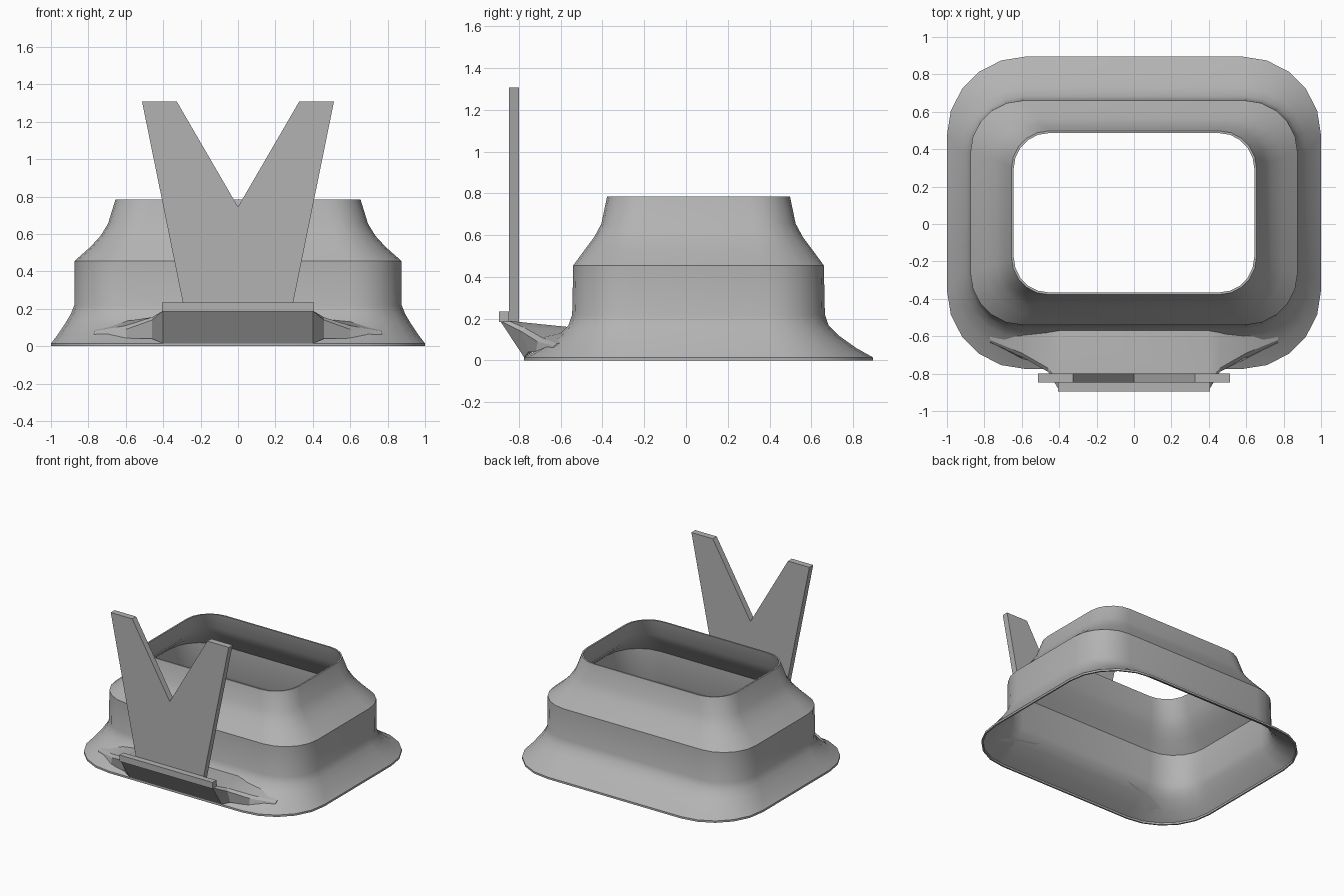
import bpy, bmesh, math

cube = bpy.data.objects.get("Cube")
if cube:
    bpy.data.objects.remove(cube, do_unlink=True)

grey = bpy.data.materials.new("mid_grey")
grey.use_nodes = True
colour = (0.45, 0.45, 0.45, 1)
grey.diffuse_color = colour
grey.node_tree.nodes["Principled BSDF"].inputs["Base Color"].default_value = colour


def finish(name, bm, angle=30):
    bmesh.ops.recalc_face_normals(bm, faces=bm.faces)
    mesh = bpy.data.meshes.new(name)
    bm.to_mesh(mesh)
    bm.free()
    obj = bpy.data.objects.new(name, mesh)
    bpy.context.collection.objects.link(obj)
    mesh.materials.append(grey)
    bpy.ops.object.select_all(action='DESELECT')
    obj.select_set(True)
    bpy.context.view_layer.objects.active = obj
    bpy.ops.object.shade_smooth_by_angle(angle=math.radians(angle))
    return obj


def loft(bm, sections, closed=False):
    """Skin matching point loops; cap the ends unless closed."""
    rings = [[bm.verts.new(p) for p in s] for s in sections]
    n = len(rings[0])
    pairs = list(zip(rings, rings[1:]))
    if closed:
        pairs.append((rings[-1], rings[0]))
    else:
        bm.faces.new(rings[0])
        bm.faces.new(rings[-1])
    for a, b in pairs:
        for i in range(n):
            j = (i + 1) % n
            bm.faces.new((a[i], a[j], b[j], b[i]))


def rounded_rect(z, hx, hy, r, cy=0.06, steps=5):
    pts = []
    for k, (sx, sy) in enumerate(((1, 1), (-1, 1), (-1, -1), (1, -1))):
        for i in range(steps + 1):
            a = math.pi / 2 * (k + i / steps)
            pts.append((sx * (hx - r) + r * math.cos(a),
                        cy + sy * (hy - r) + r * math.sin(a), z))
    return pts


def box(name, lo, hi):
    bm = bmesh.new()
    loft(bm, [[(lo[0], lo[1], z), (hi[0], lo[1], z),
               (hi[0], hi[1], z), (lo[0], hi[1], z)] for z in (lo[2], hi[2])])
    return finish(name, bm)


# Hollow collar: flared skirt, upright band, tapering neck
profile = [(0, 1.0, 0.835, 0.42), (0.015, 1.0, 0.835, 0.42),
           (0.06, 0.965, 0.755, 0.39), (0.12, 0.925, 0.67, 0.34),
           (0.17, 0.895, 0.622, 0.3), (0.22, 0.875, 0.605, 0.28),
           (0.455, 0.875, 0.6, 0.28), (0.53, 0.79, 0.545, 0.25),
           (0.59, 0.735, 0.5, 0.22), (0.655, 0.695, 0.465, 0.2),
           (0.785, 0.655, 0.438, 0.2)]
wall = 0.012
outer = [rounded_rect(*p) for p in profile]
inner = [rounded_rect(z, hx - wall, hy - wall, r - wall)
         for z, hx, hy, r in reversed(profile)]
bm = bmesh.new()
loft(bm, outer + inner, closed=True)
finish("collar", bm, 24)

# Spout shelf on the front of the skirt, fading out into side wings
# each section: x, then (y, z) for wall top, lip top, lip bottom, skirt foot, wall
half = [(0.40, (-0.56, 0.16), (-0.85, 0.19), (-0.89, 0.19), (-0.775, 0.015), (-0.61, 0.12)),
        (0.46, (-0.565, 0.15), (-0.77, 0.155), (-0.79, 0.14), (-0.755, 0.04), (-0.61, 0.12)),
        (0.60, (-0.58, 0.135), (-0.69, 0.11), (-0.71, 0.09), (-0.72, 0.04), (-0.61, 0.11)),
        (0.77, (-0.60, 0.085), (-0.62, 0.08), (-0.63, 0.07), (-0.635, 0.06), (-0.61, 0.07))]
sections = [[(-s[0], y, z) for y, z in s[1:]] for s in reversed(half)]
sections += [[(s[0], y, z) for y, z in s[1:]] for s in half]
bm = bmesh.new()
loft(bm, sections)
finish("spout_shelf", bm, 20)

# Lip bar at the shelf edge
box("lip_bar", (-0.405, -0.895, 0.185), (0.405, -0.848, 0.235))

# Upright plate with a deep V notch
right = [(0.284, 0.18), (0.513, 1.308), (0.327, 1.308)]
outline = right + [(0, 0.745)] + [(-x, z) for x, z in reversed(right)]
bm = bmesh.new()
loft(bm, [[(x, y, z) for x, z in outline] for y in (-0.848, -0.8)])
finish("notched_plate", bm)
